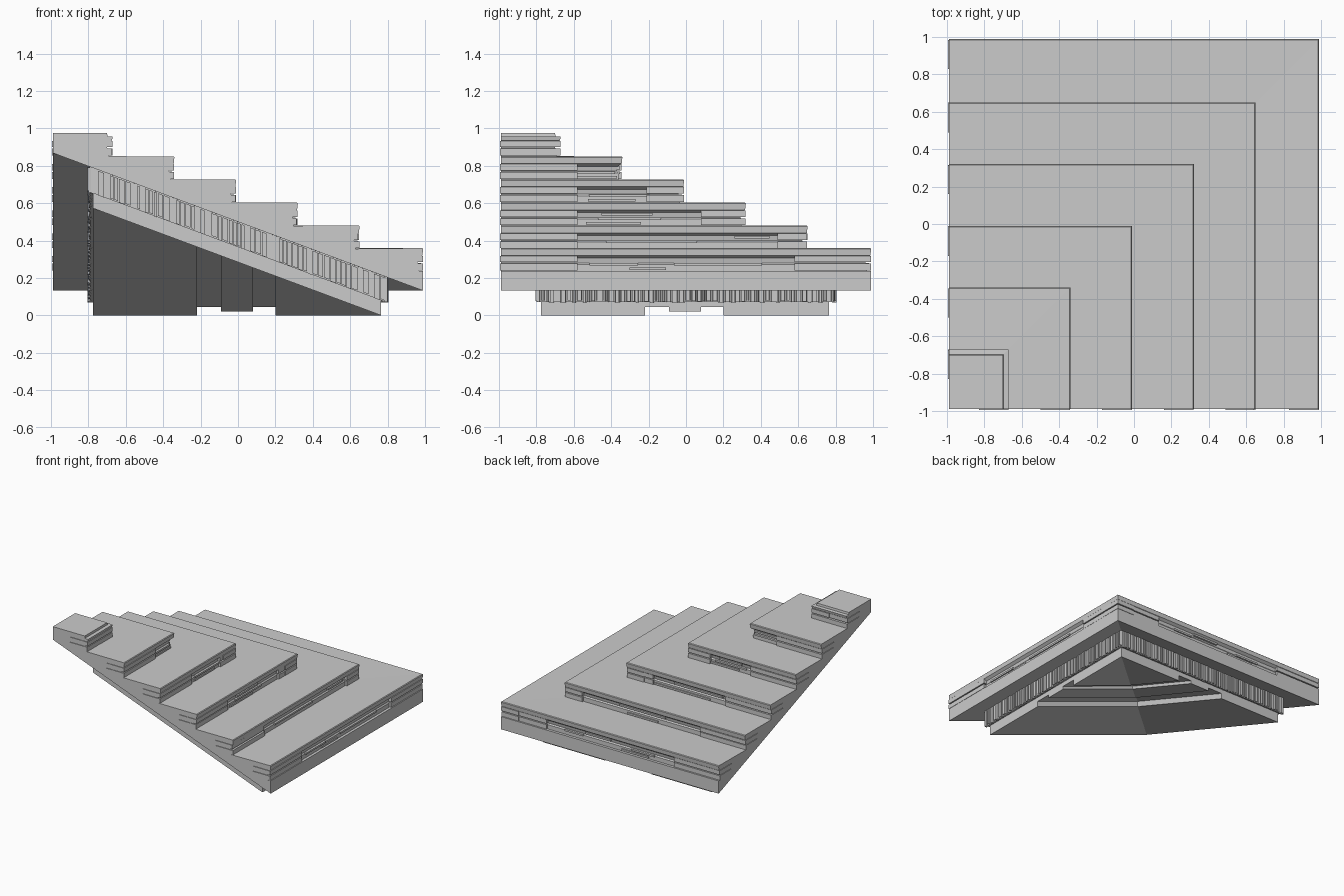
import bpy, bmesh, random

if "Cube" in bpy.data.objects:
    bpy.data.objects.remove(bpy.data.objects["Cube"])
random.seed(4)
SL = 0.372                                  # roof pitch
under = lambda m, off=0.0: 0.5 - SL * m - off
TIERS = [(0.99, 0.36), (0.65, 0.48), (0.32, 0.603), (-0.01, 0.727), (-0.34, 0.85), (-0.67, 0.975)]
RISE = 0.124


def finish(bm, name):
    bmesh.ops.remove_doubles(bm, verts=bm.verts, dist=1e-5)
    bmesh.ops.recalc_face_normals(bm, faces=bm.faces)
    me = bpy.data.meshes.new(name)
    bm.to_mesh(me)
    bm.free()
    ob = bpy.data.objects.new(name, me)
    bpy.context.collection.objects.link(ob)
    return ob


def sweep(name, profile, lo):
    """Carry a (distance, z) profile round the square corner, front edge to left edge."""
    bm = bmesh.new()
    rings = [[bm.verts.new(p) for p in ((m, lo, z), (m, m, z), (lo, m, z))] for m, z in profile]
    for a, b in zip(rings, rings[1:] + rings[:1]):
        for j in (0, 1):
            bm.faces.new((a[j], b[j], b[j + 1], a[j + 1]))
    bm.faces.new([r[0] for r in rings])
    bm.faces.new([r[2] for r in rings][::-1])
    return finish(bm, name)


def prism(bm, foot, bottom, top, swap=False):
    """Upright prism on a footprint; bottom and top heights are functions of x, y."""
    lo, hi = [[bm.verts.new((y, x, f(x, y)) if swap else (x, y, f(x, y))) for x, y in foot]
              for f in (bottom, top)]
    n = len(foot)
    bm.faces.new(lo[::-1])
    bm.faces.new(hi)
    for i in range(n):
        j = (i + 1) % n
        bm.faces.new((lo[i], lo[j], hi[j], hi[i]))


def box(bm, x0, x1, y0, y1, z0, z1, swap=False):
    prism(bm, [(x0, y0), (x1, y0), (x1, y1), (x0, y1)], lambda x, y: z0, lambda x, y: z1, swap)


# stepped slab with overhanging treads and pyramid-shaped underside
prof = [(-0.99, under(-0.99)), (0.99, 0.132), (0.99, 0.236)]
for k, zt in TIERS:
    zb = zt - RISE
    prof += [(k - 0.022, zb), (k - 0.022, zb + 0.035), (k - 0.03, zb + 0.045),
             (k - 0.025, zb + 0.07), (k - 0.004, zb + 0.085)]
    if k > -0.6:
        prof += [(k, zt - 0.005), (k - 0.005, zt)]
    else:
        prof += [(k, zt - 0.02), (k - 0.028, zt - 0.018), (k - 0.03, zt)]
prof.append((-0.99, TIERS[-1][1]))
sweep("stepped_slab", prof, -0.99)

# worn planks under each tread, doubled at the ends and at the corner
bm = bmesh.new()
for i, (k, zt) in enumerate(TIERS):
    zb = zt - RISE
    for swap in (False, True):
        end = min(-0.58, k - 0.002)
        corner = k - (0.41, 0.08, 0.24, 0.2, 0.12, 0.1)[i]
        for y0, y1 in ((-0.995, end), (corner, k - 0.002)):
            if y1 < k - 0.1 or y0 < -0.9 or i < 4:
                for z0, z1 in ((0.004, 0.04), (0.048, 0.082)):
                    box(bm, k - 0.16, k - random.uniform(0, 0.008), y0, y1, zb + z0, zb + z1, swap)
        # thin splinters along the middle of the riser
        if i < 5:
            for j in range(4):
                y = random.uniform(end, max(end, corner - 0.2))
                z = zb + random.choice((0.006, 0.03, 0.055))
                box(bm, k - 0.05, k - 0.012, y, min(y + random.uniform(0.15, 0.35), k - 0.03),
                    z, z + 0.014, swap)
finish(bm, "step_planks")

# inset middle layer
sweep("middle_layer", [(-0.79, under(-0.79)), (0.79, under(0.79)),
                       (0.79, under(0.79, 0.135)), (-0.79, under(-0.79, 0.135))], -0.79)

# ribbed edging round all four sides of the middle layer
bm = bmesh.new()
for swap in (False, True):
    for outer in (False, True):
        t = -0.8
        while t < 0.785:
            w = min(random.uniform(0.018, 0.036), 0.8 - t)
            d = random.uniform(0.006, 0.016)
            x0, x1 = (0.78, 0.79 + d) if outer else (-0.79 - d, -0.78)
            foot = [(x0, t), (x1, t + 0.004), (x1, t + w - 0.008), (x0, t + w - 0.004)]
            drop = random.uniform(0.126, 0.138)
            if not outer:                    # sloping edges follow the pitch
                prism(bm, foot, lambda x, y: under(y, drop), lambda x, y: under(y, 0.006), swap)
            else:
                prism(bm, foot, lambda x, y: under(0.79, drop), lambda x, y: under(0.79, 0.0), swap)
            t += w
finish(bm, "ribbed_edging")

# bottom panel with shallow channels cut down the middle of both slopes
panel = sweep("bottom_panel", [(-0.775, under(-0.775, 0.13)), (0.765, under(0.765, 0.13)),
                               (0.765, under(0.765, 0.2154)), (-0.775, under(-0.775, 0.2154))], -0.775)
for a, b, depth in ((-0.22, -0.09, 0.045), (-0.09, 0.08, 0.02), (0.08, 0.2, 0.045)):
    for swap in (False, True):
        bm = bmesh.new()
        prism(bm, [(a, a), (0.9, a), (0.9, b), (b, b)], lambda x, y: -0.5,
              lambda x, y: under(x, 0.2154 - depth), swap)
        cutter = finish(bm, "channel_cutter")
        cutter.hide_render = True
        mod = panel.modifiers.new("channel", 'BOOLEAN')
        mod.operation, mod.solver, mod.object = 'DIFFERENCE', 'EXACT', cutter
        bpy.context.view_layer.objects.active = panel
        bpy.ops.object.modifier_apply(modifier=mod.name)
        bpy.data.objects.remove(cutter)
